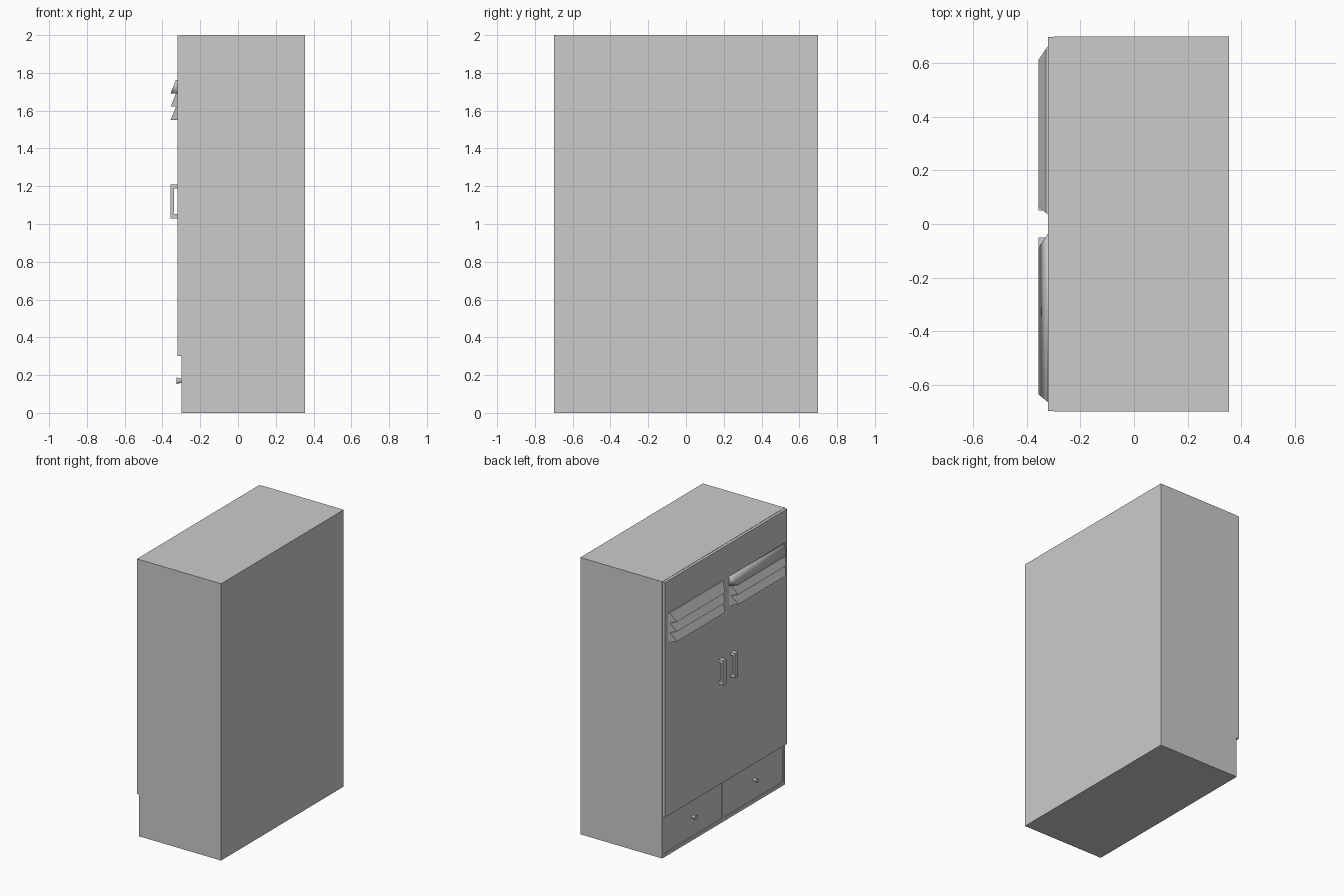
import bpy, bmesh
from mathutils import Matrix

if "Cube" in bpy.data.objects:
    bpy.data.objects.remove(bpy.data.objects["Cube"])


def finish(bm, name):
    bmesh.ops.recalc_face_normals(bm, faces=bm.faces)
    me = bpy.data.meshes.new(name)
    bm.to_mesh(me)
    bm.free()
    ob = bpy.data.objects.new(name, me)
    bpy.context.scene.collection.objects.link(ob)
    return ob


def add_box(bm, x, y, z):
    r = bmesh.ops.create_cube(bm, size=1)
    for v in r["verts"]:
        v.co = [(a + b) / 2 + c * (b - a) for (a, b), c in zip((x, y, z), v.co)]


def boxes(name, *parts):
    bm = bmesh.new()
    for p in parts:
        add_box(bm, *p)
    return finish(bm, name)


FRONT = -0.30   # cabinet front plane (faces -x)
DOOR = -0.32    # door front plane
OUT = -0.357    # furthest handle and louvre edge

# Cabinet body, with a shallow face frame around the drawers
boxes("cabinet_body", ((-0.28, 0.355), (-0.70, 0.70), (0, 2)))
boxes("face_frame",
      ((FRONT, -0.28), (0.68, 0.70), (0, 2)),
      ((FRONT, -0.28), (-0.70, -0.68), (0, 2)),
      ((FRONT, -0.28), (-0.68, 0.68), (0, 0.025)),
      ((FRONT, -0.28), (-0.68, 0.68), (0.285, 2)),
      ((FRONT, -0.28), (-0.015, 0.015), (0.025, 0.285)))

# Door panel
boxes("door_panel", ((DOOR, FRONT), (-0.698, 0.698), (0.30, 1.998)))


# Louvre slat: wedge with slanted ends
def slat(name, y0, z, h=0.071):
    bm = bmesh.new()
    prof = [(DOOR, z + h, 0), (-0.328, z + h, 0.2), (OUT, z, 1), (DOOR, z, 0)]
    ends = [[bm.verts.new((x, y0 + t * 0.03, zz)) for x, zz, t in prof],
            [bm.verts.new((x, y0 + 0.63 - t * 0.055, zz)) for x, zz, t in prof]]
    for e in ends:
        bm.faces.new(e)
    for i in range(4):
        j = (i + 1) % 4
        bm.faces.new((ends[0][i], ends[0][j], ends[1][j], ends[1][i]))
    return finish(bm, name)


for side, y0 in (("left", 0.035), ("right", -0.665)):
    for k in range(3):
        ob = slat(f"{side}_louvre_{k + 1}", y0, 1.55 + k * 0.071)
        if side == "right" and k == 2:
            ob.data.shade_smooth()   # softly shaded top slat

for side, s in (("left", 1), ("right", -1)):
    # Door handle: bar on two posts
    y = sorted((s * 0.05, s * 0.085))
    boxes(f"{side}_handle",
          ((OUT, -0.339), y, (1.03, 1.21)),
          ((-0.339, DOOR), y, (1.03, 1.052)),
          ((-0.339, DOOR), y, (1.188, 1.21)))
    # Drawer front, slightly recessed
    boxes(f"{side}_drawer_front",
          ((-0.295, -0.279), sorted((s * 0.017, s * 0.678)), (0.027, 0.283)))
    # Flared round knob
    bm = bmesh.new()
    bmesh.ops.create_cone(bm, cap_ends=True, segments=16, radius1=0.009,
                          radius2=0.018, depth=0.03,
                          matrix=Matrix.Translation((-0.311, s * 0.35, 0.17))
                          @ Matrix.Rotation(-1.570796, 4, 'Y'))
    knob = finish(bm, f"{side}_drawer_knob")
    knob.data.shade_smooth()
    knob.data.set_sharp_from_angle(angle=0.6)
